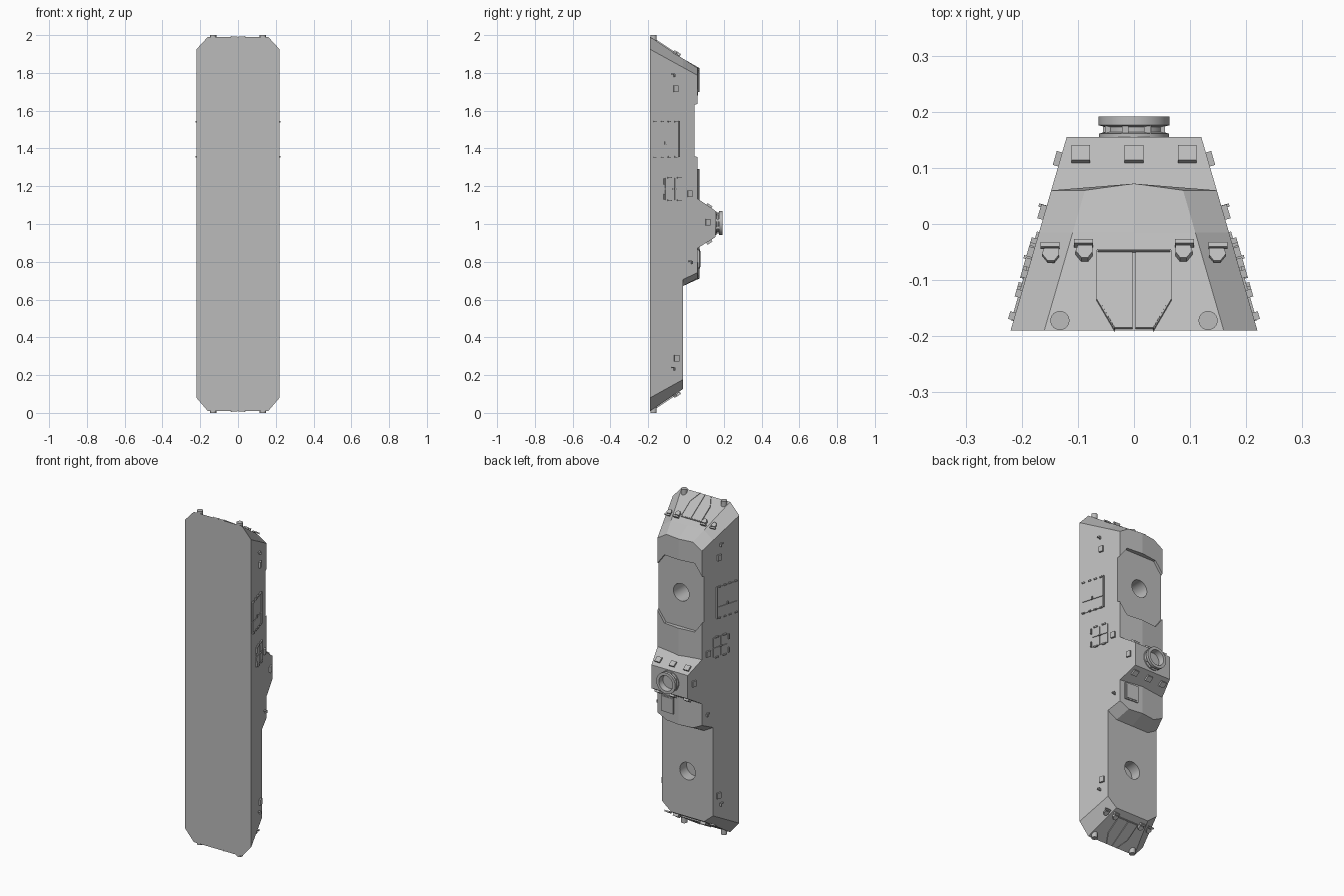
import bpy, bmesh, math
from mathutils import Vector

if "Cube" in bpy.data.objects:
    bpy.data.objects.remove(bpy.data.objects["Cube"], do_unlink=True)

grey = bpy.data.materials.new("light grey")
grey.use_nodes = True
grey.diffuse_color = (0.5, 0.5, 0.5, 1)
grey.node_tree.nodes["Principled BSDF"].inputs["Base Color"].default_value = (0.5, 0.5, 0.5, 1)

BASE, DECK, ROOF = -0.19, -0.015, 0.06
Y = Vector((0, 1, 0))


def finish(bm, name, smooth=False):
    bmesh.ops.recalc_face_normals(bm, faces=bm.faces)
    mesh = bpy.data.meshes.new(name)
    bm.to_mesh(mesh)
    bm.free()
    mesh.materials.append(grey)
    ob = bpy.data.objects.new(name, mesh)
    bpy.context.collection.objects.link(ob)
    if smooth:
        bpy.ops.object.select_all(action='DESELECT')
        ob.select_set(True)
        bpy.context.view_layer.objects.active = ob
        bpy.ops.object.shade_smooth_by_angle(angle=math.radians(35))
    return ob


def loft(name, rings, caps=True):
    bm = bmesh.new()
    vs = [[bm.verts.new(p) for p in r] for r in rings]
    n = len(rings[0])
    for a, b in zip(vs, vs[1:]):
        for i in range(n):
            j = (i + 1) % n
            bm.faces.new((a[i], a[j], b[j], b[i]))
    if caps:
        bm.faces.new(vs[0])
        last, h = vs[-1], n // 2
        bm.faces.new(last[:h + 1])
        bm.faces.new(last[h:] + last[:1])
    return finish(bm, name)


def prism(name, pts, origin, u, v, depth, sink=0.004):
    """Flat outline in the u, v plane, raised along u x v."""
    u, v, o = Vector(u).normalized(), Vector(v).normalized(), Vector(origin)
    n = u.cross(v)
    bm = bmesh.new()
    low, top = ([bm.verts.new(o + u * a + v * b + n * d) for a, b in pts] for d in (-sink, depth))
    bm.faces.new(low)
    bm.faces.new(top)
    for i in range(len(pts)):
        j = (i + 1) % len(pts)
        bm.faces.new((low[i], low[j], top[j], top[i]))
    return finish(bm, name)


def rect(w, h, cx=0, cy=0):
    return [(cx - w / 2, cy - h / 2), (cx + w / 2, cy - h / 2), (cx + w / 2, cy + h / 2), (cx - w / 2, cy + h / 2)]


def lathe(name, profile, z, x=0, axis='Y', steps=32):
    """Profile of (radius, height) pairs, closed, spun around y or z."""
    bm = bmesh.new()
    rings = []
    for r, h in profile:
        circle = [(r * math.cos(2 * math.pi * i / steps), r * math.sin(2 * math.pi * i / steps)) for i in range(steps)]
        rings.append([bm.verts.new((x + a, h, z + b) if axis == 'Y' else (x + a, z + b, h)) for a, b in circle])
    for a, b in zip(rings, rings[1:]):
        for i in range(steps):
            j = (i + 1) % steps
            bm.faces.new((a[i], a[j], b[j], b[i]))
    bm.faces.new(rings[0])
    bm.faces.new(rings[-1])
    return finish(bm, name, True)


def cut(ob, cutter):
    cutter.hide_render = True
    mod = ob.modifiers.new("cut", 'BOOLEAN')
    mod.operation, mod.object, mod.solver = 'DIFFERENCE', cutter, 'EXACT'
    bpy.ops.object.select_all(action='DESELECT')
    ob.select_set(True)
    bpy.context.view_layer.objects.active = ob
    bpy.ops.object.modifier_apply(modifier=mod.name)
    bpy.data.objects.remove(cutter, do_unlink=True)


# Hull sections: chamfered outline narrowing towards the back
def half_width(y):
    return 0.22 - (y - BASE) * 0.29


def top_z(y):
    return 1.99 - 0.66 * (y - BASE)


def ring(y, low, low_ch, ridge=0.0):
    w, z1, ch = half_width(y), top_z(y), 0.065 - 0.11 * (y - BASE)
    half = [(w - 0.06, low), (w, low + low_ch), (w, z1 - ch), (w - 0.06, z1)]
    pts = [(0, y + ridge, low)] + [(x, y, z) for x, z in half]
    pts += [(0, y + ridge, z1)] + [(-x, y, z) for x, z in reversed(half)]
    return pts


lower_hull = loft("lower_hull", [ring(BASE, 0.01, 0.07), ring(DECK, 0.127, 0.05)])
upper_hull = loft("upper_hull", [ring(DECK, 0.672, 0.035), ring(ROOF, 0.712, 0.03, 0.012)])

# Octagonal flat and the round mounting sockets
flat = [(-0.1, -0.205), (0.1, -0.205), (0.2, -0.075), (0.2, 0.075),
        (0.1, 0.205), (-0.1, 0.205), (-0.2, 0.075), (-0.2, -0.075)]
flat = [(a, b if abs(a) < 0.15 else math.copysign(0.07, b)) for a, b in flat]
cut(upper_hull, prism("flat_cutter", flat, (0, 0.045, 1.495), (-1, 0, 0), (0, 0, 1), 0.1, 0))
cut(upper_hull, lathe("socket_cutter", [(0.052, -0.1), (0.052, 0.1)], 1.495))
cut(lower_hull, lathe("socket_cutter", [(0.052, -0.08), (0.052, 0.1)], 0.4))
cut(lower_hull, lathe("socket_cutter", [(0.052, -0.1), (0.052, 0.1)], 1.495))

# Raised block with sloped ends
def block_ring(y, z0, z1):
    w = half_width(y)
    return [(0, y, z0), (w, y, z0), (w, y, z1), (0, y, z1), (-w, y, z1), (-w, y, z0)]


loft("raised_block", [block_ring(0.05, 0.865, 1.142), block_ring(0.155, 0.93, 1.07)])

# Round port with flange, neck and open bore
lathe("round_port", [(0.062, 0.15), (0.062, 0.161), (0.052, 0.164), (0.052, 0.173), (0.063, 0.176),
                     (0.063, 0.192), (0.046, 0.192), (0.042, 0.158)], 1.005)
for i in range(8):
    a = i * math.pi / 4 + 0.3
    prism("port_lug", rect(0.012, 0.012), (0.052 * math.cos(a), 0.16, 1.005 + 0.052 * math.sin(a)),
          (-1, 0, 0), (0, 0, 1), 0.016)

# Vision plates on both block slopes
for x in (-0.095, 0, 0.095):
    for z, d in ((1.095, 1), (0.905, -1)):
        v = Vector((0, -0.095, 0.065 * d))
        prism("vision_plate", rect(0.033, 0.032), (x, 0.121, z - 0.003 * d), (d, 0, 0), -v, 0.011)

# Square hatch beside the centre line
prism("square_hatch", rect(0.085, 0.1), (0.075, 0.066, 0.815), (-1, 0.07, 0), (0, 0, 1), 0.006)
prism("square_hatch_lid", rect(0.07, 0.085), (0.075, 0.072, 0.815), (-1, 0.07, 0), (0, 0, 1), 0.003)

# Details on both sloped sides
for s in (1, -1):
    up = Vector((0, 0, 1))
    slope = Vector((-0.29 * s, 1, 0)).normalized()

    def side(name, w, h, y, z, t=0.01):
        o = Vector((s * half_width(y), y, z))
        if s > 0:
            prism(name, rect(w, h), o, slope, up, t)
        else:
            prism(name, rect(h, w), o, up, slope, t)

    for y, z in ((-0.055, 1.715), (0.02, 1.16), (0.115, 1.01), (-0.05, 0.29)):
        side("side_plate", 0.026, 0.034, y, z, 0.01)
    for y, z in ((-0.07, 1.787), (0.022, 0.795), (-0.07, 0.232)):
        side("side_hook", 0.016, 0.006, y, z + 0.008)
        side("side_hook", 0.006, 0.016, y + 0.008, z, 0.014)
    # Large split door
    side("large_door_upper", 0.135, 0.115, -0.108, 1.482, 0.004)
    side("large_door_lower", 0.135, 0.066, -0.108, 1.387, 0.004)
    side("large_door_handle", 0.008, 0.016, -0.11, 1.43)
    side("large_door_rail", 0.006, 0.19, -0.038, 1.449)
    for y in (-0.165, -0.125, -0.09, -0.055):
        for z in (1.355, 1.542):
            side("large_door_hinge", 0.014, 0.008, y, z)
    # Small double door
    for y in (-0.088, -0.037):
        for z in (1.155, 1.215):
            side("small_door_leaf", 0.047, 0.055, y, z, 0.004)
        for z in (1.125, 1.245):
            side("small_door_hinge", 0.022, 0.008, y, z)
    for z in (1.145, 1.225):
        side("small_door_hinge", 0.007, 0.03, -0.116, z)
    side("small_door_handle", 0.02, 0.006, -0.062, 1.185)

# Details on both sloped ends: doors, lights and pegs
for d in (1, -1):
    run = Vector((0, 1, -0.66 * d)).normalized()

    def end(name, pts, t):
        k = math.sqrt(1 + 0.66 ** 2)
        z0 = 1.99 if d > 0 else 0.01
        out = [(a * d, (b - BASE) * k) for a, b in pts]
        prism(name, out, (0, BASE, z0), (d, 0, 0), run, t)

    for s in (1, -1):
        end("end_door", [(s * a, b) for a, b in ((0.003, -0.187), (0.034, -0.187), (0.064, -0.135),
                                                 (0.064, -0.052), (0.003, -0.052))], 0.004)
        end("door_rim", [(s * a, b) for a, b in ((0.036, -0.189), (0.067, -0.136), (0.067, -0.05),
                                                 (0.0645, -0.05), (0.0645, -0.135), (0.034, -0.189))], 0.006)
        for x, t in ((0.088, 0.014), (0.148, 0.004)):
            end("lamp", [(s * (x + a), b) for a, b in ((-0.014, -0.045), (0.012, -0.045), (0.016, -0.055),
                                                       (0.006, -0.067), (-0.006, -0.067), (-0.014, -0.057))], t)
            end("lamp_bracket", rect(0.034, 0.008, s * (x + 0.002), -0.038), t)
        lathe("end_peg", [(0.017, 0.96 * d + 1), (0.017, 1 + d)], -0.172, s * 0.132, 'Z', 24)
    end("door_top_rim", rect(0.132, 0.003, 0, -0.049), 0.006)
